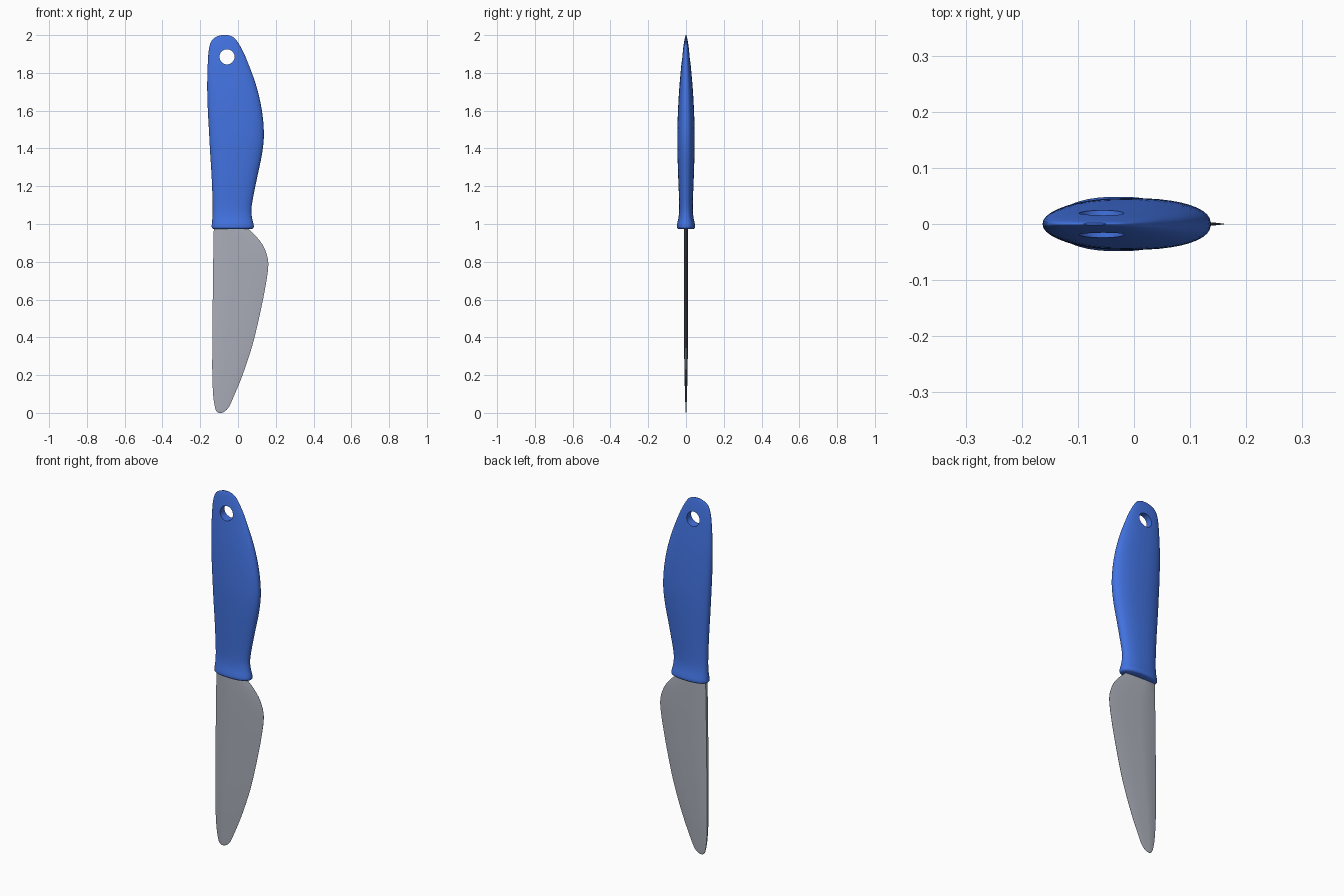
import bpy, bmesh, math
from mathutils import Vector

if "Cube" in bpy.data.objects:
    bpy.data.objects.remove(bpy.data.objects["Cube"])


def material(name, color):
    m = bpy.data.materials.new(name)
    m.diffuse_color = (*color, 1)
    m.use_nodes = True
    m.node_tree.nodes["Principled BSDF"].inputs["Base Color"].default_value = m.diffuse_color
    return m


def smooth_rows(rows, steps):
    """Catmull-Rom interpolation through the section rows."""
    pts = [Vector(r) for r in rows]
    out = []
    for i in range(len(pts) - 1):
        a, b, c, d = pts[max(i - 1, 0)], pts[i], pts[i + 1], pts[min(i + 2, len(pts) - 1)]
        for k in range(steps):
            t = k / steps
            out.append(0.5 * (2 * b + (c - a) * t + (2 * a - 5 * b + 4 * c - d) * t * t
                              + (3 * b - a - 3 * c + d) * t ** 3))
    return out + [pts[-1]]


def loft(name, rows, section, mat, steps=4):
    """Skin rings; rows are (z, left x, right x, half thickness), section is (u 0..1, v -1..1)."""
    bm = bmesh.new()
    rings = [[bm.verts.new((l + (r - l) * u, h * v, z)) for u, v in section]
             for z, l, r, h in smooth_rows(rows, steps)]
    n = len(section)
    for a, b in zip(rings, rings[1:]):
        for i in range(n):
            j = (i + 1) % n
            bm.faces.new((a[i], a[j], b[j], b[i]))
    bm.faces.new(rings[0])
    bm.faces.new(rings[-1])
    bmesh.ops.recalc_face_normals(bm, faces=bm.faces)
    me = bpy.data.meshes.new(name)
    bm.to_mesh(me)
    bm.free()
    ob = bpy.data.objects.new(name, me)
    bpy.context.collection.objects.link(ob)
    me.materials.append(mat)
    return ob


def activate(ob):
    bpy.ops.object.select_all(action='DESELECT')
    ob.select_set(True)
    bpy.context.view_layer.objects.active = ob


blue = material("handle blue", (0.055, 0.17, 0.75))
grey = material("blade grey", (0.40, 0.42, 0.48))

# Handle: rounded oval sections with a flared lip at the blade end
oval = []
for i in range(40):
    c, s = math.cos(math.tau * i / 40), math.sin(math.tau * i / 40)
    oval.append((0.5 + 0.5 * math.copysign(abs(c) ** 0.87, c),
                 math.copysign(abs(s) ** 0.87, s)))
handle = loft("handle", [
    (0.974, -0.130, 0.074, 0.041),
    (0.980, -0.138, 0.082, 0.047),
    (0.995, -0.139, 0.083, 0.048),
    (1.04, -0.135, 0.073, 0.039),
    (1.10, -0.134, 0.073, 0.036),
    (1.24, -0.139, 0.100, 0.041),
    (1.37, -0.147, 0.127, 0.045),
    (1.48, -0.153, 0.137, 0.046),
    (1.61, -0.160, 0.125, 0.042),
    (1.74, -0.163, 0.094, 0.034),
    (1.87, -0.159, 0.046, 0.022),
    (1.93, -0.153, 0.018, 0.015),
    (1.97, -0.140, -0.006, 0.009),
    (1.99, -0.117, -0.026, 0.005),
    (2.00, -0.088, -0.052, 0.002)], oval, blue)

# Hanging hole through the handle
bpy.ops.mesh.primitive_cylinder_add(vertices=32, radius=0.04, depth=0.4,
                                    location=(-0.058, 0, 1.885),
                                    rotation=(math.pi / 2, 0, 0))
cutter = bpy.context.object
cutter.name = "hole_cutter"
cutter.hide_render = True
cutter.data.materials.append(blue)
activate(handle)
mod = handle.modifiers.new("hanging hole", 'BOOLEAN')
mod.operation = 'DIFFERENCE'
mod.solver = 'EXACT'
mod.object = cutter
bpy.ops.object.modifier_apply(modifier=mod.name)
bpy.data.objects.remove(cutter)
bpy.ops.object.shade_smooth_by_angle(angle=math.radians(40))

# Blade: thick spine on the left, thin cutting edge on the right
half = [(0.0, 0.75), (0.03, 1.0), (0.35, 0.92), (0.65, 0.7), (0.88, 0.4), (1.0, 0.06)]
wedge = half + [(u, -v) for u, v in reversed(half)]
blade = loft("blade", [
    (0.000, -0.102, -0.086, 0.001),
    (0.008, -0.113, -0.070, 0.002),
    (0.03, -0.122, -0.049, 0.003),
    (0.09, -0.131, -0.021, 0.005),
    (0.20, -0.136, 0.024, 0.008),
    (0.35, -0.136, 0.074, 0.010),
    (0.50, -0.135, 0.111, 0.011),
    (0.65, -0.133, 0.142, 0.011),
    (0.76, -0.132, 0.159, 0.011),
    (0.82, -0.131, 0.157, 0.011),
    (0.88, -0.130, 0.136, 0.011),
    (0.93, -0.129, 0.100, 0.011),
    (0.97, -0.128, 0.060, 0.011),
    (1.00, -0.124, 0.045, 0.011)], wedge, grey)
activate(blade)
bpy.ops.object.shade_smooth_by_angle(angle=math.radians(40))
